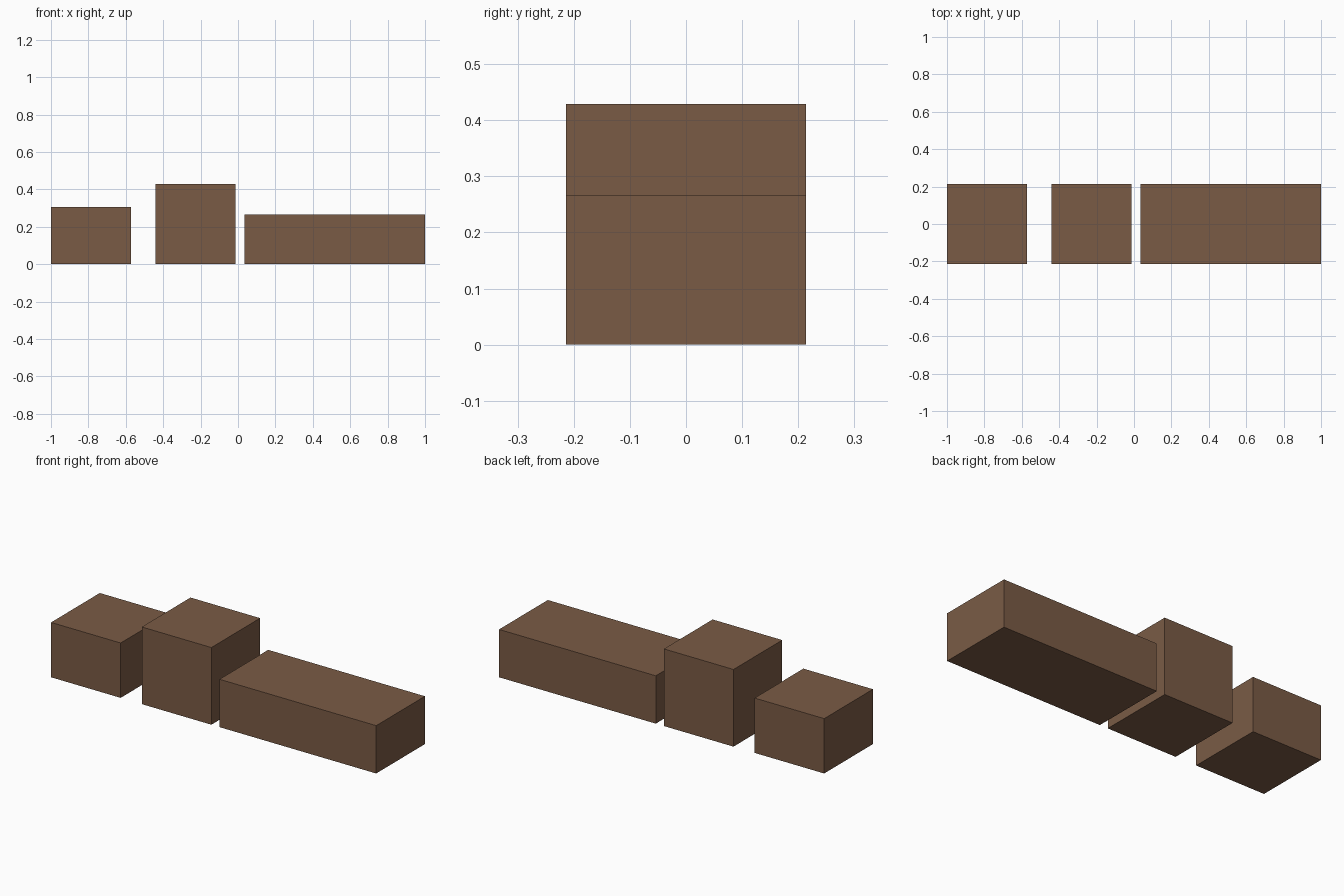
import bpy

default = bpy.data.objects.get("Cube")
if default:
    bpy.data.objects.remove(default, do_unlink=True)

# Single brown material
brown = bpy.data.materials.new("brown")
brown.use_nodes = True
colour = (0.195, 0.105, 0.06, 1.0)
brown.diffuse_color = colour
brown.node_tree.nodes["Principled BSDF"].inputs["Base Color"].default_value = colour

DEPTH = 0.428


def block(name, x_min, x_max, height):
    """Box resting on the ground, centred front to back."""
    bpy.ops.mesh.primitive_cube_add(size=1, location=((x_min + x_max) / 2, 0, height / 2))
    obj = bpy.context.object
    obj.name = name
    obj.scale = (x_max - x_min, DEPTH, height)
    bpy.ops.object.transform_apply(location=False, rotation=False, scale=True)
    obj.data.materials.append(brown)
    return obj


# Row of three separate blocks
block("short_block", -1.0, -0.572, 0.305)
block("tall_cube_block", -0.442, -0.014, 0.429)
block("long_block", 0.036, 1.0, 0.266)
